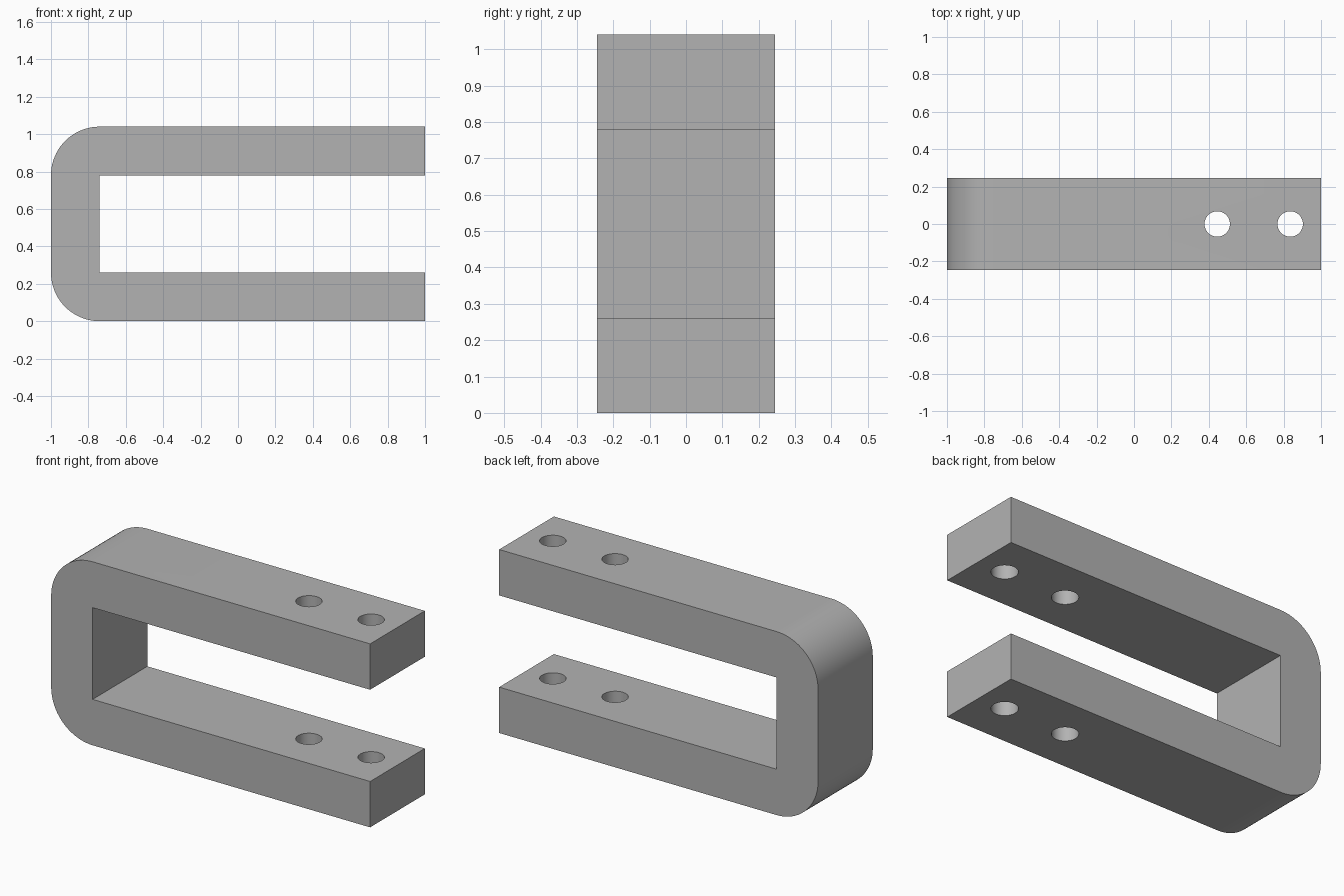
import bpy, bmesh
from math import pi, sin, cos, radians

if "Cube" in bpy.data.objects:
    bpy.data.objects.remove(bpy.data.objects["Cube"])

HEIGHT, THICK, HALF_DEPTH = 1.04, 0.26, 0.245
HOLE_RADIUS, HOLE_XS = 0.068, (0.445, 0.835)

grey = bpy.data.materials.new("plain grey")
grey.use_nodes = True
colour = (0.45, 0.45, 0.45, 1)
grey.diffuse_color = colour
grey.node_tree.nodes["Principled BSDF"].inputs["Base Color"].default_value = colour


def corner(z, start, steps=20):
    """Quarter-circle points of a rounded outer corner."""
    angles = [start + pi / 2 * i / steps for i in range(steps + 1)]
    return [(-1 + THICK + THICK * cos(a), z + THICK * sin(a)) for a in angles]


# U-shaped side profile, extruded through the depth
profile = [(1, HEIGHT)]
profile += corner(HEIGHT - THICK, pi / 2) + corner(THICK, pi)
profile += [(1, 0), (1, THICK), (THICK - 1, THICK),
            (THICK - 1, HEIGHT - THICK), (1, HEIGHT - THICK)]

bm = bmesh.new()
face = bm.faces.new([bm.verts.new((x, -HALF_DEPTH, z)) for x, z in profile])
side = bmesh.ops.extrude_face_region(bm, geom=[face])["geom"]
bmesh.ops.translate(bm, vec=(0, 2 * HALF_DEPTH, 0),
                    verts=[v for v in side if isinstance(v, bmesh.types.BMVert)])
bmesh.ops.recalc_face_normals(bm, faces=bm.faces)
mesh = bpy.data.meshes.new("u_bracket")
bm.to_mesh(mesh)
bm.free()
mesh.materials.append(grey)
bracket = bpy.data.objects.new("u_bracket", mesh)
bpy.context.collection.objects.link(bracket)
bpy.context.view_layer.objects.active = bracket

# Round holes drilled through both arms
for i, x in enumerate(HOLE_XS):
    bpy.ops.mesh.primitive_cylinder_add(vertices=48, radius=HOLE_RADIUS,
                                        depth=HEIGHT + 1, location=(x, 0, HEIGHT / 2))
    drill = bpy.context.object
    drill.name = f"hole_cutter_{i + 1}"
    drill.hide_render = True
    drill.data.materials.append(grey)
    cut = bracket.modifiers.new("hole", "BOOLEAN")
    cut.operation, cut.solver, cut.object = "DIFFERENCE", "EXACT", drill
    bpy.context.view_layer.objects.active = bracket
    bpy.ops.object.modifier_apply(modifier=cut.name)
    bpy.data.objects.remove(drill)

# Smooth rounded corners and hole walls, crisp edges elsewhere
bpy.ops.object.select_all(action="DESELECT")
bracket.select_set(True)
bpy.context.view_layer.objects.active = bracket
bpy.ops.object.shade_smooth_by_angle(angle=radians(30))
